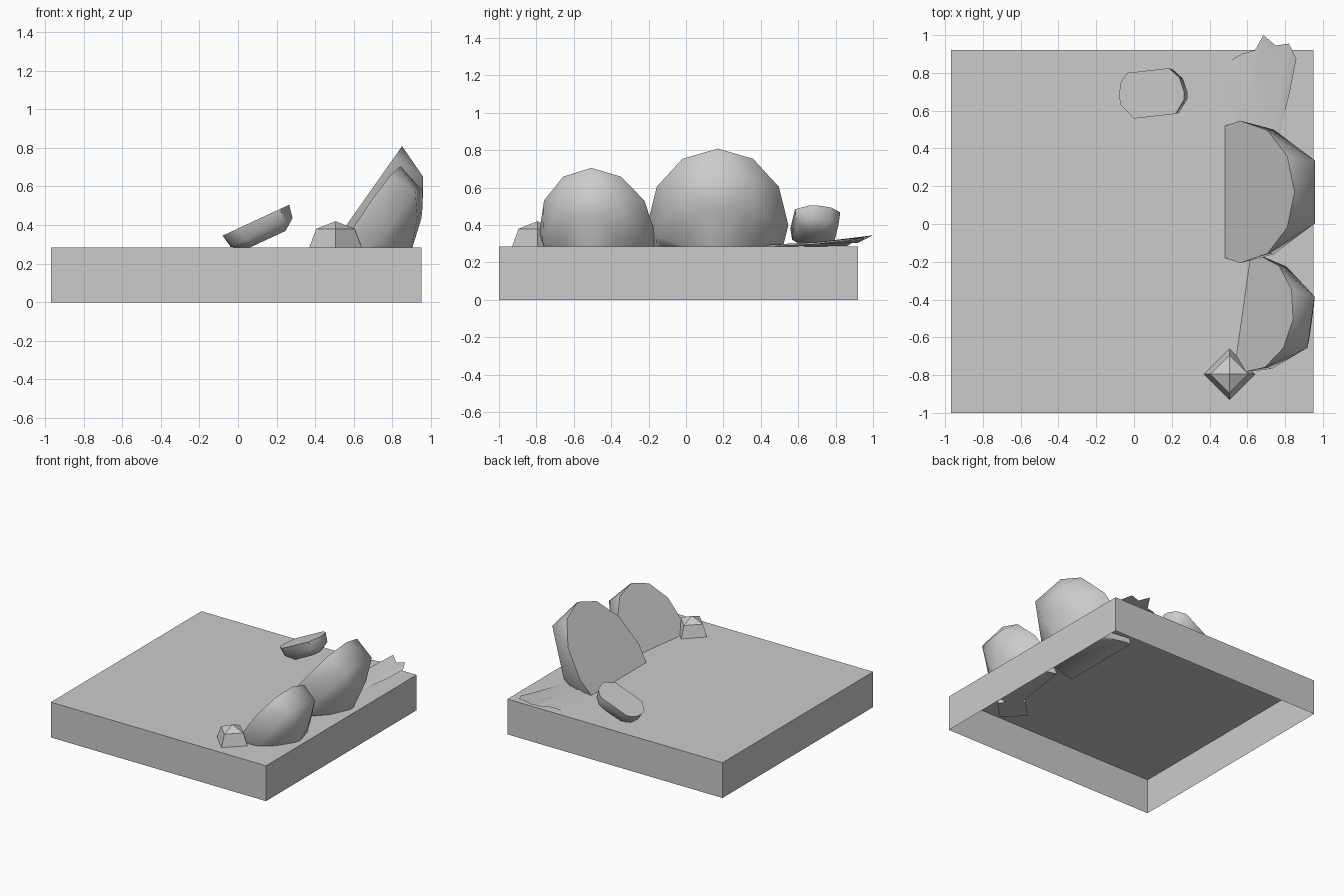
import bpy, bmesh, math
from mathutils import Vector

if "Cube" in bpy.data.objects:
    bpy.data.objects.remove(bpy.data.objects["Cube"])

grey = bpy.data.materials.new("light grey")
grey.diffuse_color = (0.6, 0.6, 0.6, 1)
grey.use_nodes = True
grey.node_tree.nodes["Principled BSDF"].inputs["Base Color"].default_value = grey.diffuse_color

GROUND = 0.285   # top of the plinth
SUNK = 0.25      # how deep buried parts go


def finish(name, bm, smooth=None):
    mesh = bpy.data.meshes.new(name)
    bm.to_mesh(mesh)
    bm.free()
    obj = bpy.data.objects.new(name, mesh)
    bpy.context.collection.objects.link(obj)
    mesh.materials.append(grey)
    if smooth:
        bpy.ops.object.select_all(action='DESELECT')
        obj.select_set(True)
        bpy.context.view_layer.objects.active = obj
        bpy.ops.object.shade_smooth_by_angle(angle=math.radians(smooth))
    return obj


def hull(points):
    bm = bmesh.new()
    for p in points:
        bm.verts.new(p)
    res = bmesh.ops.convex_hull(bm, input=bm.verts[:])
    loose = [v for v in bm.verts if not v.link_faces]
    bmesh.ops.delete(bm, geom=loose, context='VERTS')
    bmesh.ops.dissolve_limit(bm, angle_limit=math.radians(0.5),
                             verts=bm.verts[:], edges=bm.edges[:])
    bmesh.ops.recalc_face_normals(bm, faces=bm.faces[:])
    return bm


def bury(bm):
    # cut off the hidden part below the plinth top
    bmesh.ops.bisect_plane(bm, geom=bm.verts[:] + bm.edges[:] + bm.faces[:],
                           plane_co=(0, 0, SUNK), plane_no=(0, 0, -1), clear_outer=True)
    bmesh.ops.holes_fill(bm, edges=[e for e in bm.edges if e.is_boundary], sides=0)
    bmesh.ops.recalc_face_normals(bm, faces=bm.faces[:])


# plinth: box open underneath
bm = bmesh.new()
bmesh.ops.create_cube(bm, size=1)
for v in bm.verts:
    v.co = (-0.01 + v.co.x * 1.92, -0.04 + v.co.y * 1.92, (v.co.z + 0.5) * GROUND)
bottom = [f for f in bm.faces if f.normal.z < -0.9]
bmesh.ops.delete(bm, geom=bottom, context='FACES_ONLY')
finish("plinth", bm)


# leaning domes: flat twelve-sided face, bulging towards +x
def dome(name, centre, k, run, turn):
    rise = math.sqrt(1 - run * run)
    c, s = math.cos(turn), math.sin(turn)
    along = Vector((run * c, run * s, rise))
    side = Vector((-s, c, 0))
    out = Vector((rise * c, rise * s, -run))

    def ring(n, start, a, b, shift, depth):
        return [Vector(centre) + k * (along * (shift + a * math.cos(t)) + side * b * math.sin(t) + out * depth)
                for t in (start + math.tau * i / n for i in range(n))]
    pts = ring(12, 0, 0.5, 0.377, 0, 0)
    pts += ring(6, math.pi / 6, 0.44, 0.33, 0.052, 0.181)
    pts += ring(6, math.pi / 6, 0.27, 0.19, 0.06, 0.275)
    pts += ring(1, 0, 0, 0, 0.03, 0.36)
    bm = hull(pts)
    bury(bm)
    finish(name, bm, 50)


dome("large_dome", (0.562, 0.17, 0.40), 1.0, 0.576, 0)
dome("small_dome", (0.62, -0.475, 0.356), 0.83, 0.54, math.radians(-8))

# corner stud: four-sided block with a low pyramid top
pts = [(0.505, -0.795, 0.42)]
for r, z in ((0.148, SUNK), (0.1, 0.38)):
    pts += [(0.505 + r * math.cos(i * math.pi / 2), -0.795 + r * math.sin(i * math.pi / 2), z)
            for i in range(4)]
finish("corner_stud", hull(pts))

# tilted pebble: flat rounded top, shallow bowl below
outline = [(-0.08, 0.68), (-0.07, 0.63), (0, 0.558), (0.22, 0.583), (0.265, 0.66),
           (0.265, 0.7), (0.24, 0.775), (0.185, 0.825), (-0.035, 0.8), (-0.07, 0.75)]
tilt = math.radians(25)
down = Vector((math.sin(tilt), 0, -math.cos(tilt)))
mid = Vector((0.095, 0.69, 0.426))
pts = []
for k, depth in ((1, 0), (0.93, 0.07), (0.6, 0.115)):
    for x, y in outline:
        p = Vector((x, y, 0.345 + 0.464 * (x + 0.08)))
        pts.append(mid + (p - mid) * k + down * depth)
finish("tilted_pebble", hull(pts), 50)

# ridged fan: thin corrugated sheet with a jagged back edge
back = [(0.5, 0.86, 0.287), (0.57, 0.9, 0.312), (0.64, 0.92, 0.305), (0.685, 1.0, 0.345),
        (0.75, 0.945, 0.32), (0.82, 0.955, 0.335), (0.86, 0.875, 0.318)]
bm = bmesh.new()
rows = []
for j, (y, x0, x1) in enumerate(((0.43, 0.58, 0.76), (0.7, 0.5, 0.825))):
    rows.append([bm.verts.new((x0 + (x1 - x0) * i / 6, y, 0.284 + 0.014 * j + (0.01 if i % 2 else 0)
                               - (0.01 * j if i == 0 else 0))) for i in range(7)])
rows.append([bm.verts.new(p) for p in back])
for a, b in zip(rows, rows[1:]):
    for i in range(6):
        bm.faces.new((a[i], a[i + 1], b[i + 1], b[i]))
finish("ridged_fan", bm, 50)
